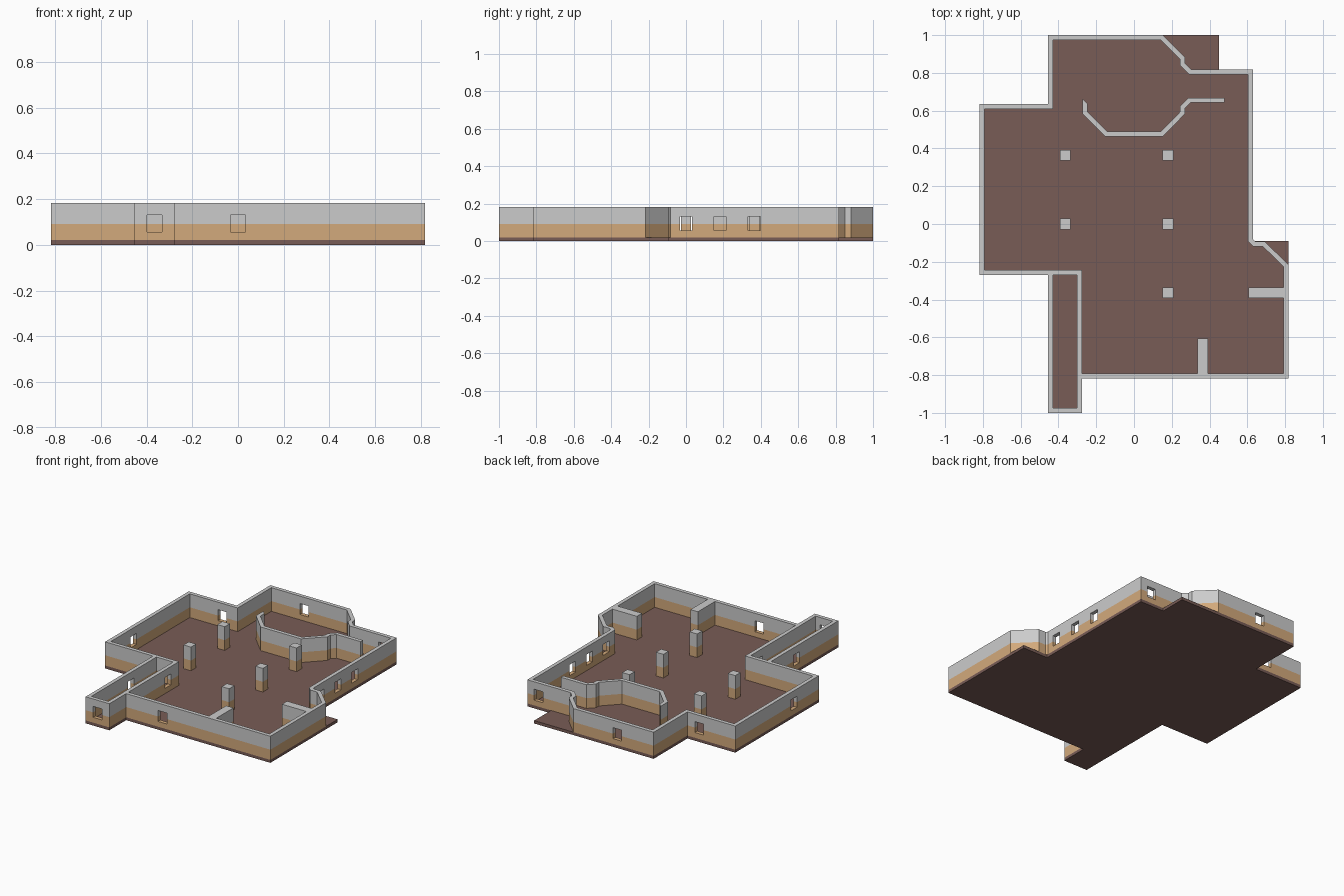
import bpy, bmesh
from mathutils import Vector

if "Cube" in bpy.data.objects:
    bpy.data.objects.remove(bpy.data.objects["Cube"])

FLOOR, MID, TOP, T = 0.02, 0.09, 0.182, 0.026


def material(name, rgb):
    m = bpy.data.materials.new(name)
    m.diffuse_color = (*rgb, 1)
    m.use_nodes = True
    m.node_tree.nodes["Principled BSDF"].inputs["Base Color"].default_value = m.diffuse_color
    return m


BROWN = material("wainscot_brown", (0.65, 0.40, 0.20))
DARK = material("floor_dark", (0.19, 0.107, 0.093))


def finish(bm, name, mat=None):
    bmesh.ops.recalc_face_normals(bm, faces=bm.faces)
    me = bpy.data.meshes.new(name)
    bm.to_mesh(me)
    bm.free()
    ob = bpy.data.objects.new(name, me)
    bpy.context.collection.objects.link(ob)
    if mat:
        me.materials.append(mat)
    return ob


def add_box(bm, x0, x1, y0, y1, z0, z1):
    vs = bmesh.ops.create_cube(bm, size=1)["verts"]
    for v in vs:
        v.co = ((x0 + x1) / 2 + v.co.x * (x1 - x0),
                (y0 + y1) / 2 + v.co.y * (y1 - y0),
                (z0 + z1) / 2 + v.co.z * (z1 - z0))


def offset(path, t, closed):
    """Mitred offset to the right of the path."""
    n, out = len(path), []
    pts = [Vector(p) for p in path]

    def normal(i):
        d = (pts[(i + 1) % n] - pts[i % n]).normalized()
        return Vector((d.y, -d.x))
    for i in range(n):
        a, b = normal(i - 1 + n), normal(i)
        if not closed and i == 0:
            a = b
        if not closed and i == n - 1:
            b = a
        out.append(pts[i] + (a + b) / (1 + a.dot(b)) * t)
    return out


def wall(name, path, t, closed, z0, z1, mat, slant=0):
    bm = bmesh.new()
    inner = offset(path, t, closed)
    inner[0].y -= slant
    rows = [[bm.verts.new((p[0], p[1], z)) for z, p in
             ((z0, o), (z1, o), (z1, i), (z0, i))] for o, i in zip(path, inner)]
    n = len(rows)
    for k in range(n if closed else n - 1):
        a, b = rows[k], rows[(k + 1) % n]
        for j in range(4):
            bm.faces.new((a[j], a[(j + 1) % 4], b[(j + 1) % 4], b[j]))
    if not closed:
        bm.faces.new(rows[0])
        bm.faces.new(rows[-1])
    return finish(bm, name, mat)


# Floor slab
outline = [(-.455, 1), (.45, 1), (.45, .818), (.63, .818), (.63, -.09),
           (.818, -.09), (.818, -.818), (-.275, -.818), (-.275, -1),
           (-.455, -1), (-.455, -.27), (-.818, -.27), (-.818, .635), (-.455, .635)]
bm = bmesh.new()
face = bm.faces.new([bm.verts.new((x, y, 0)) for x, y in outline])
ext = bmesh.ops.extrude_face_region(bm, geom=[face])
for v in ext["geom"]:
    if isinstance(v, bmesh.types.BMVert):
        v.co.z = FLOOR
finish(bm, "floor", DARK)

# Window openings: (x, y, wall runs along x?)
windows = [(-.365, -.99, 1), (0, -.805, 1), (.545, .805, 1), (-.18, .985, 1),
           (-.545, .62, 1), (.618, 0, 0), (.618, .182, 0), (.618, .364, 0),
           (-.805, 0, 0), (-.442, -.545, 0), (-.288, -.364, 0)]
bm = bmesh.new()
for x, y, along_x in windows:
    hx, hy = (.033, .04) if along_x else (.04, .033)
    add_box(bm, x - hx, x + hx, y - hy, y + hy, .056, .131)
cutter = finish(bm, "window_cutter")
cutter.hide_render = True
cutter.hide_viewport = True

# Wall paths
main = [(-.455, 1), (.153, 1), (.27, .883), (.27, .85), (.302, .818), (.63, .818),
        (.63, -.082), (.641, -.093), (.693, -.093), (.818, -.216), (.818, -.818),
        (-.302, -.818), (-.302, -.27), (-.818, -.27), (-.818, .635), (-.455, .635)]
corridor = [(-.275, -.818), (-.275, -1), (-.455, -1), (-.455, -.27)]
partition = [(-.272, .662), (-.272, .583), (-.153, .463), (.153, .463),
             (.27, .583), (.27, .614), (.298, .642), (.48, .642)]

# Brown lower band and grey upper band of every wall, pillar and buttress
for band, z0, z1, mat in (("lower", FLOOR, MID, BROWN), ("upper", MID, TOP, None)):
    outer = [wall("outer_wall_" + band, main, T, True, z0, z1, mat),
             wall("corridor_wall_" + band, corridor, T, False, z0, z1, mat)]
    for ob in outer:
        mod = ob.modifiers.new("windows", "BOOLEAN")
        mod.operation = "DIFFERENCE"
        mod.solver = "EXACT"
        mod.object = cutter
    wall("partition_" + band, partition, -T, False, z0, z1, mat, slant=.025)

    for x, y in ((-.365, .365), (.18, .365), (-.365, 0), (.18, 0), (.18, -.365)):
        bm = bmesh.new()
        add_box(bm, x - .028, x + .028, y - .028, y + .028, z0, z1)
        finish(bm, "pillar_" + band, mat)
    for x0, x1, y0, y1 in ((.607, .793, -.391, -.335), (.335, .391, -.793, -.607)):
        bm = bmesh.new()
        add_box(bm, x0, x1, y0, y1, z0, z1)
        finish(bm, "stub_wall_" + band, mat)
